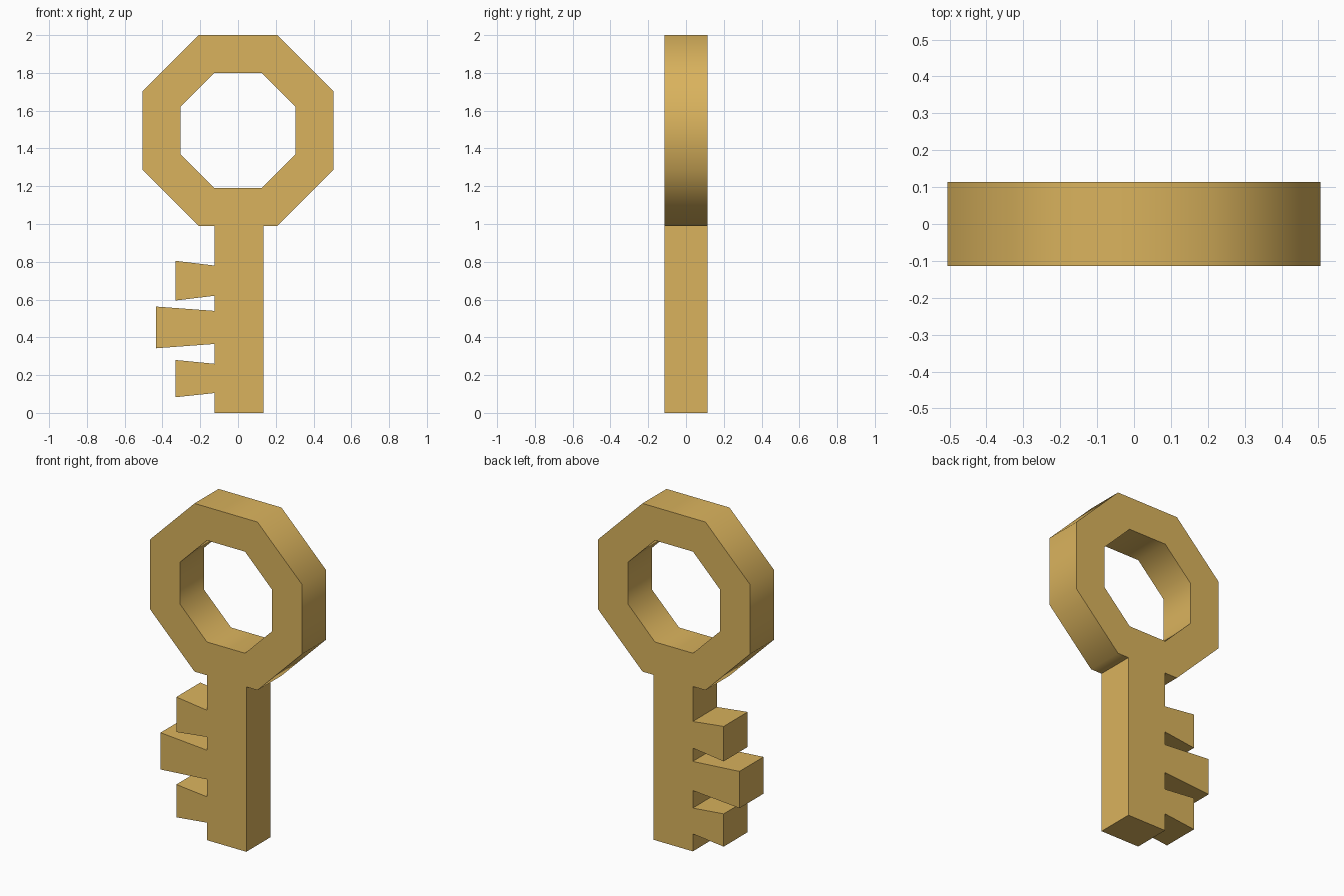
import bpy, bmesh, math

if "Cube" in bpy.data.objects:
    bpy.data.objects.remove(bpy.data.objects["Cube"])

HALF = 0.114                      # half thickness
CENTRE = 1.495                    # height of the bow centre


def octagon(apothem):
    """Flat-topped octagon, counter-clockwise from the lower right corner of the base."""
    r = apothem / math.cos(math.pi / 8)
    return [(r * math.cos(a), CENTRE + r * math.sin(a))
            for a in (math.radians(-67.5 + 45 * i) for i in range(8))]


# Outer outline: bow, then down the toothed side and back up the plain side
left, right = -0.125, 0.135
outline = octagon(0.505)
top = outline[0][1]
outline.append((left, top))
# tip x, root top, tip top, tip bottom, root bottom of each tooth
for tip, rt, tt, tb, rb in [(-0.33, 0.78, 0.805, 0.595, 0.62),
                            (-0.435, 0.54, 0.563, 0.342, 0.365),
                            (-0.33, 0.26, 0.28, 0.083, 0.105)]:
    outline += [(left, rt), (tip, tt), (tip, tb), (left, rb)]
outline += [(left, 0), (right, 0), (right, top)]

# Fill between the outline and the bow hole, then extrude through the thickness
bm = bmesh.new()
edges = []
for loop in (outline, octagon(0.305)):
    vs = [bm.verts.new((x, -HALF, z)) for x, z in loop]
    edges += [bm.edges.new((vs[i - 1], vs[i])) for i in range(len(vs))]
bmesh.ops.triangle_fill(bm, edges=edges, use_beauty=True, use_dissolve=False)
faces = bm.faces[:]
new = bmesh.ops.extrude_face_region(bm, geom=faces, use_keep_orig=True)["geom"]
bmesh.ops.translate(bm, vec=(0, 2 * HALF, 0),
                    verts=[v for v in new if isinstance(v, bmesh.types.BMVert)])
bmesh.ops.recalc_face_normals(bm, faces=bm.faces[:])

mesh = bpy.data.meshes.new("key")
bm.to_mesh(mesh)
bm.free()
key = bpy.data.objects.new("key", mesh)
bpy.context.collection.objects.link(key)

# Brass colour
brass = bpy.data.materials.new("brass")
brass.diffuse_color = (0.70, 0.45, 0.11, 1)
brass.use_nodes = True
brass.node_tree.nodes["Principled BSDF"].inputs["Base Color"].default_value = brass.diffuse_color
mesh.materials.append(brass)

# Bow rims shade smoothly, everything else stays crisp
bpy.context.view_layer.objects.active = key
key.select_set(True)
bpy.ops.object.shade_smooth_by_angle(angle=math.radians(50))
